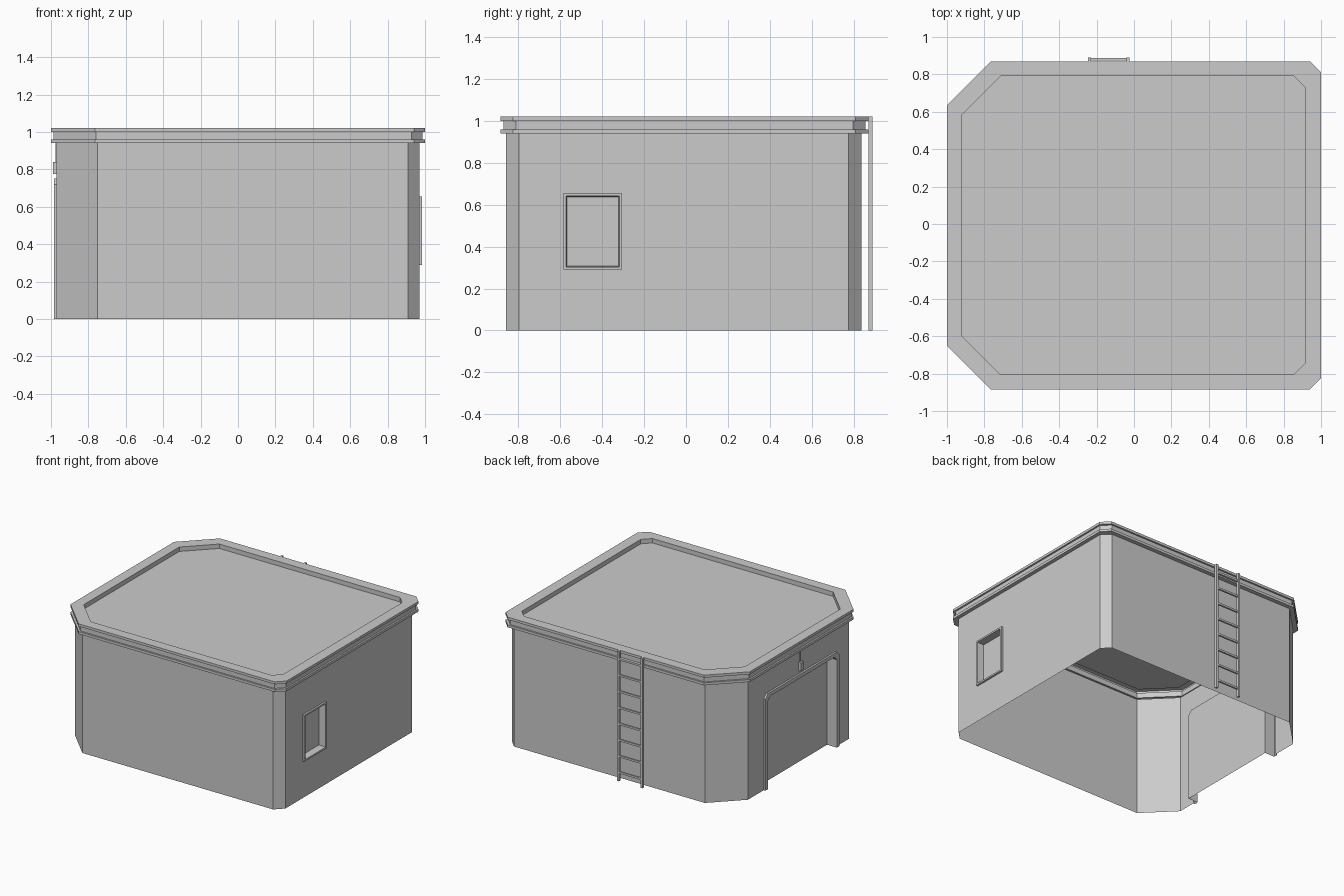
import bpy, bmesh

if "Cube" in bpy.data.objects:
    bpy.data.objects.remove(bpy.data.objects["Cube"])


def outline(x0, x1, y0, y1, cl, cr, z):
    """Rectangle with large left and small right corner chamfers."""
    return [(x, y, z) for x, y in (
        (x0 + cl, y0), (x1 - cr, y0), (x1, y0 + cr), (x1, y1 - cr),
        (x1 - cr, y1), (x0 + cl, y1), (x0, y1 - cl), (x0, y0 + cl))]


def finish(bm, name):
    bmesh.ops.remove_doubles(bm, verts=bm.verts, dist=1e-5)
    bmesh.ops.recalc_face_normals(bm, faces=bm.faces)
    mesh = bpy.data.meshes.new(name)
    bm.to_mesh(mesh)
    bm.free()
    ob = bpy.data.objects.new(name, mesh)
    bpy.context.collection.objects.link(ob)
    return ob


def face(bm, pts):
    bm.faces.new([bm.verts.new(p) for p in pts])


def loft(bm, rings, closed=True, skip=(), cap=True):
    """Quads between successive rings, optionally filling the last one."""
    for k, (a, b) in enumerate(zip(rings, rings[1:])):
        n = len(a)
        for i in range(n if closed else n - 1):
            if k == 0 and i in skip:
                continue
            j = (i + 1) % n
            face(bm, (a[i], a[j], b[j], b[i]))
    if cap:
        face(bm, rings[-1])


def boxes(name, spans):
    bm = bmesh.new()
    for x0, x1, y0, y1, z0, z1 in spans:
        lo = [(x0, y0, z0), (x1, y0, z0), (x1, y1, z0), (x0, y1, z0)]
        hi = [(x, y, z1) for x, y, _ in lo]
        face(bm, lo[::-1])
        loft(bm, [lo, hi])
    return finish(bm, name)


def door_path(d, x):
    a, b, t, c = 0.42 - d, -0.495 + d, 0.75 - d, 0.03
    return [(x, y, z) for y, z in ((a, 0), (a, t - c), (a - c, t),
                                   (b + c, t), (b, t - c), (b, 0))]


def window_path(d, x):
    a, b, p, q = -0.585 + d, -0.305 - d, 0.29 + d, 0.655 - d
    return [(x, a, p), (x, b, p), (x, b, q), (x, a, q)]


# Wall shell, cornice and sunken roof (open underneath)
WT = 0.94
bm = bmesh.new()
wall = (-0.97, 0.97, -0.86, 0.837, 0.22, 0.062)
lip = (-1, 1, -0.885, 0.87, 0.235, 0.06)
neck = (-0.987, 0.987, -0.872, 0.857, 0.229, 0.06)
inner = (-0.92, 0.915, -0.805, 0.79, 0.205, 0.06)
loft(bm, [outline(*wall, 0), outline(*wall, WT), outline(*lip, WT),
          outline(*lip, 0.96), outline(*neck, 0.96), outline(*neck, 1.0),
          outline(*lip, 1.0), outline(*lip, 1.02), outline(*inner, 1.02),
          outline(*inner, 0.985)], skip=(2, 6))

# Right wall around the window opening
ya, yb = -0.86 + 0.062, 0.837 - 0.062
loft(bm, [[(0.97, ya, 0), (0.97, yb, 0), (0.97, yb, WT), (0.97, ya, WT)],
          window_path(0, 0.97)], cap=False)

# Left wall around the door opening
yc, yd = 0.837 - 0.22, -0.86 + 0.22
p = door_path(0, -0.97)
top_a, top_b = (-0.97, yc, WT), (-0.97, yd, WT)
face(bm, [(-0.97, yc, 0), top_a, p[2], p[1], p[0]])
face(bm, [top_a, top_b, p[3], p[2]])
face(bm, [top_b, (-0.97, yd, 0), p[5], p[4], p[3]])
finish(bm, "building_shell")

# Raised window frame with recessed pane
bm = bmesh.new()
loft(bm, [window_path(0, 0.97), window_path(0, 0.985),
          window_path(0.013, 0.985), window_path(0.018, 0.93)])
finish(bm, "window")

# Raised door frame with recessed door
bm = bmesh.new()
loft(bm, [door_path(0, -0.97), door_path(0, -0.985),
          door_path(0.03, -0.985), door_path(0.03, -0.90)], closed=False)
finish(bm, "door")

# Lamp above the door with its conduit
boxes("door_lamp", [(-0.99, -0.97, -0.045, -0.01, 0.775, 0.84),
                    (-0.976, -0.97, -0.031, -0.024, 0.84, WT)])

# Ladder on the back wall
spans = [(x, x + 0.016, 0.87, 0.89, 0, 1.02) for x in (-0.245, -0.041)]
spans += [(-0.23, -0.04, 0.873, 0.887, 0.06 + 0.127 * i, 0.075 + 0.127 * i)
          for i in range(8)]
boxes("ladder", spans)
